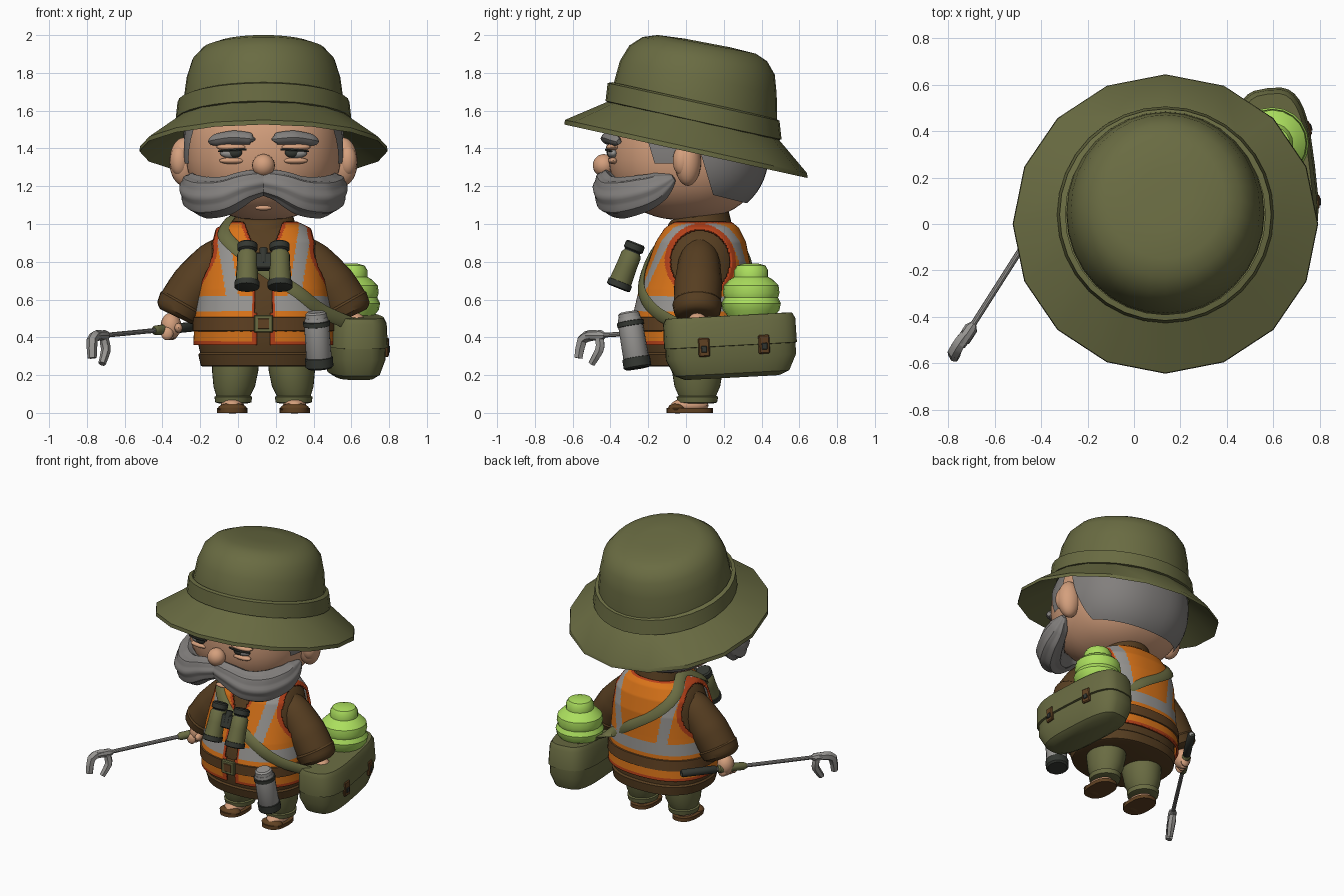
import bpy, bmesh, math
from mathutils import Vector, Matrix
from math import sin, cos, pi, radians, hypot

if "Cube" in bpy.data.objects:
    bpy.data.objects.remove(bpy.data.objects["Cube"])
C = 0.135  # body centre in x
parts = []


def colour(name, code):
    lin = [(int(code[i:i + 2], 16) / 255) ** 2.2 for i in (0, 2, 4)] + [1]
    m = bpy.data.materials.new(name)
    m.use_nodes = True
    m.diffuse_color = lin
    m.node_tree.nodes["Principled BSDF"].inputs["Base Color"].default_value = lin
    return m


OLIVE, BROWN, LEATHER = colour("olive", "696b44"), colour("wool brown", "574026"), colour("leather", "604327")
ORANGE, RED, SKIN = colour("orange", "d8731f"), colour("red trim", "b5431f"), colour("skin", "d39e7c")
GREY, SILVER = colour("hair grey", "817e7c"), colour("silver", "959390")
LIME, BLACK = colour("lime", "aade5e"), colour("black", "373a35")


def finish(name, bm, *mats):
    bmesh.ops.recalc_face_normals(bm, faces=bm.faces)
    me = bpy.data.meshes.new(name)
    bm.to_mesh(me)
    bm.free()
    for m in mats:
        me.materials.append(m)
    o = bpy.data.objects.new(name, me)
    bpy.context.collection.objects.link(o)
    parts.append(o)
    return o


def spow(v, p):
    return math.copysign(abs(v) ** p, v)


def ring(z, rx, ry, x=C, y=0, slope=0, n=32, p=1):
    out = []
    for i in range(n):
        a = 2 * pi * i / n - pi / 2
        py = y + ry * spow(sin(a), p)
        out.append(Vector((x + rx * spow(cos(a), p), py, z - slope * py)))
    return out


def loft(name, rings, mat, cap=True):
    bm = bmesh.new()
    vs = [[bm.verts.new(v) for v in r] for r in rings]
    n = len(vs[0])
    for a, b in zip(vs, vs[1:]):
        for i in range(n):
            bm.faces.new((a[i], a[(i + 1) % n], b[(i + 1) % n], b[i]))
    if cap:
        bm.faces.new(vs[0])
        bm.faces.new(vs[-1])
    return finish(name, bm, mat)


def sweep(name, pts, radii, mat, n=12, hint=lambda q: Vector((0.1, 1, 0.05)), flat=1, ridges=0, amp=0, sub=5):
    # tube along a smoothed path, optionally flattened or ridged
    P = [Vector(p) for p in pts]
    path = []
    for i in range(len(P) - 1):
        a, b, c, d = P[max(i - 1, 0)], P[i], P[i + 1], P[min(i + 2, len(P) - 1)]
        for k in range(sub + (i == len(P) - 2)):
            t = k / sub
            q = 0.5 * (2 * b + (c - a) * t + (2 * a - 5 * b + 4 * c - d) * t * t + (3 * b - a - 3 * c + d) * t ** 3)
            path.append((q, radii[i] + (radii[i + 1] - radii[i]) * t))
    rings = []
    for i, (q, r) in enumerate(path):
        t = (path[min(i + 1, len(path) - 1)][0] - path[max(i - 1, 0)][0]).normalized()
        side = t.cross(hint(q)).normalized()
        up = side.cross(t)
        rings.append([q + r * (1 + amp * cos(ridges * a)) * (cos(a) * side + flat * sin(a) * up)
                      for a in (2 * pi * k / n for k in range(n))])
    return loft(name, rings, mat)


def upright(q):
    return Vector((0, 0, 1))


def rod(name, p0, p1, profile, mat, n=16):
    # turned part along an axis; profile is (position, radius)
    p0, p1 = Vector(p0), Vector(p1)
    rot = (p1 - p0).to_track_quat('Z', 'Y')
    return loft(name, [[p0.lerp(p1, t) + rot @ Vector((r * cos(2 * pi * k / n), r * sin(2 * pi * k / n), 0))
                        for k in range(n)] for t, r in profile], mat)


def blob(name, centre, radii, mat, p=1, seg=24, cuts=()):
    # rounded ball; cuts are (point, normal) planes that trim it to a patch
    bm = bmesh.new()
    bmesh.ops.create_uvsphere(bm, u_segments=seg, v_segments=seg * 2 // 3, radius=1)
    for v in bm.verts:
        v.co = Vector([centre[i] + radii[i] * spow(v.co[i], p) for i in range(3)])
    for co, no in cuts:
        bmesh.ops.bisect_plane(bm, geom=bm.verts[:] + bm.edges[:] + bm.faces[:], plane_co=co, plane_no=no, clear_outer=True)
    return finish(name, bm, mat)


def box(name, centre, size, mat, matrix=Matrix(), bevel=0.006):
    bm = bmesh.new()
    bmesh.ops.create_cube(bm, size=1, matrix=Matrix.Translation(centre) @ Matrix.Diagonal((*size, 1)))
    bmesh.ops.bevel(bm, geom=bm.edges[:], offset=bevel, segments=1, affect='EDGES')
    bm.transform(matrix)
    return finish(name, bm, mat)


# Bucket hat, tipped down toward the back
K = 0.22
loft("hat_brim", [ring(z, r, r * .98, C, y, K, 16) for z, r, y in
                  [(1.55, .40, .04), (1.565, .45, .04), (1.41, .654, 0), (1.385, .657, 0), (1.52, .44, .04)]], OLIVE, False)
loft("hat_band", [ring(z, r, r, C, .04, K) for z, r in
                  [(1.55, .44), (1.558, .466), (1.655, .455), (1.665, .43)]], OLIVE, False)
loft("hat_crown", [ring(z, r * .98, r, C, y, s) for z, r, y, s in
                   [(1.60, .435, .045, K), (1.66, .433, .05, K), (1.79, .415, .065, .21), (1.885, .385, .085, .2),
                    (1.945, .33, .1, .195), (1.972, .26, .11, .19), (1.98, .12, .11, .19)]], OLIVE)

# Head, hair and face
blob("head", (C, 0, 1.4), (.415, .415, .38), SKIN, .87, 40)
blob("back_hair", (C, .01, 1.4), (.43, .43, .385), GREY, .87, 48,
     [((C, .07, 1.4), (0, -1, -.3)), ((C, .2, 1.14), (0, -.25, -1)), ((C, 0, 1.62), (0, 0, 1))])
blob("sideburns", (C, 0, 1.4), (.424, .423, .385), GREY, .87, 48,
     [((C, -.19, 1.4), (0, -1, -.3)), ((C, -.05, 0), (0, 1, 0)), ((C, 0, 1.32), (0, 0, -1)), ((C, 0, 1.62), (0, 0, 1))])
blob("nose", (C, -.435, 1.31), (.06, .058, .06), SKIN)
blob("lower_lip", (C, -.375, 1.085), (.045, .02, .014), SKIN)
for s, side in ((1, "left"), (-1, "right")):
    def at(x, y, z):
        return (C + s * x, y, z)
    blob(side + "_ear", at(.42, .01, 1.33), (.078, .07, .128), SKIN)
    blob(side + "_ear_bowl", at(.445, -.02, 1.335), (.05, .05, .08), SKIN)
    blob(side + "_eye", at(.165, -.385, 1.375), (.065, .028, .028), SILVER)
    blob(side + "_iris", at(.15, -.398, 1.378), (.038, .022, .027), BLACK)
    blob(side + "_upper_lid", at(.165, -.385, 1.407), (.085, .038, .02), SKIN)
    sweep(side + "_lash_line", [at(.09, -.42, 1.395), at(.165, -.422, 1.392), at(.24, -.395, 1.385)],
          [.006, .007, .005], BLACK, n=6, hint=upright)
    blob(side + "_eye_bag", at(.165, -.385, 1.335), (.07, .028, .018), SKIN)
    sweep(side + "_eyebrow", [at(.065, -.42, 1.45), at(.075, -.42, 1.452), at(.16, -.41, 1.458), at(.25, -.375, 1.445), at(.285, -.355, 1.435)],
          [.016, .03, .034, .03, .014], GREY, hint=upright, ridges=4, amp=.08)
    sweep(side + "_moustache", [at(-.02, -.415, 1.225), at(.09, -.425, 1.2), at(.2, -.395, 1.15), at(.295, -.33, 1.14),
                                at(.36, -.22, 1.165), at(.385, -.13, 1.205), at(.40, -.065, 1.245)],
          [.05, .065, .082, .087, .078, .058, .014], GREY, n=40, hint=upright, ridges=8, amp=.06, flat=1.2, sub=6)

# Torso surface shared by sweater, vest, belt and strap
BODY = [(.25, .32, .27, .05), (.36, .345, .29, .04), (.5, .34, .29, .03), (.65, .32, .27, .045), (.8, .3, .242, .07),
        (.9, .28, .215, .077), (.97, .225, .178, .08), (1.005, .15, .135, .08), (1.04, .125, .125, .07)]


def girth(z):
    z = min(max(z, BODY[0][0]), BODY[-1][0])
    for a, b in zip(BODY, BODY[1:]):
        if z <= b[0]:
            t = (z - a[0]) / (b[0] - a[0])
            return [a[i] + (b[i] - a[i]) * t for i in (1, 2, 3)]


def body_ring(z, off=0, n=48):
    rx, ry, y = girth(z)
    return ring(z, rx + off, ry + off, C, y, 0, n, .85)


def on_body(deg, z, off=.035):
    rx, ry, y = girth(z)
    a = radians(deg)
    return Vector((C + (rx + off) * spow(cos(a), .85), y + (ry + off) * spow(sin(a), .85), z))


loft("sweater_body", [body_ring(b[0]) for b in BODY], BROWN)
loft("sweater_hem", [body_ring(z, o) for z, o in [(.245, 0), (.25, .012), (.31, .012), (.32, 0)]], BROWN)
loft("collar", [ring(z, r, r, C, .065, -.25) for z, r in [(.93, .16), (.95, .175), (1.025, .158), (1.04, .14)]], BROWN)

# Safety vest: red edges, silver bands, orange cloth
vest = loft("safety_vest", [body_ring(.36 + .005 * i, .012, 200) for i in range(129)], ORANGE, False)
for m in (RED, SILVER):
    vest.data.materials.append(m)
bm = bmesh.new()
bm.from_mesh(vest.data)
cut = []
for f in bm.faces:
    c = f.calc_center_median()
    x, z = abs(c.x - C), c.z
    gap = .04 + max(0, z - .84) * .4 if c.y < .07 else 0
    hole = hypot((c.y - .075) / .155, (z - .8) / .165) if x > .12 else 9
    low = .125 + .15 * (z - .6)
    if x < gap or hole < 1:
        cut.append(f)
    elif x < gap + .018 * (gap > 0) or hole < 1.15 or z < .382 or z > .99:
        f.material_index = 1
    elif .535 < z < .615 or (z > .6 and low < x < low + .065):
        f.material_index = 2
bmesh.ops.delete(bm, geom=cut, context='FACES')
bm.to_mesh(vest.data)
bm.free()
mod = vest.modifiers.new("thickness", 'SOLIDIFY')
mod.thickness, mod.offset = .014, 1

loft("belt", [body_ring(z, o) for z, o in [(.43, .02), (.435, .034), (.505, .034), (.51, .02)]], LEATHER)
box("belt_buckle", (C, -.3, .472), (.1, .025, .095), OLIVE)
box("buckle_centre", (C, -.312, .472), (.06, .01, .055), LEATHER, bevel=.002)

# Arms, legs and sandals
for s, side in ((1, "left"), (-1, "right")):
    def at(x, y, z):
        return (C + s * x, y, z)
    sweep(side + "_sleeve", [at(.17, .075, .87), at(.26, .07, .8), at(.36, .065, .68), at(.435, .06, .57), at(.455, .06, .52)],
          [.08, .11, .128, .125, .09], BROWN, n=20)
    sweep(side + "_cuff", [at(.415, .06, .6), at(.43, .06, .575), at(.455, .06, .53), at(.465, .06, .51)],
          [.11, .132, .122, .09], BROWN, n=20, sub=2)
    blob(side + "_hand", at(.49, .06, .46), (.055, .06, .07), SKIN, seg=16)
    for k in range(4):
        blob(side + "_finger", at(.51 - .008 * k, .01 + .028 * k, .42), (.033, .018, .035), SKIN, seg=12)
    blob(side + "_thumb", at(.45, .01, .45), (.022, .035, .025), SKIN, seg=12)
    loft(side + "_trouser_leg", [ring(z, r, r * 1.1, C + s * x, .06) for z, r, x in
                                 [(.05, .075, .16), (.055, .095, .16), (.085, .1, .16), (.09, .09, .16),
                                  (.14, .11, .155), (.22, .122, .15), (.32, .125, .145)]], OLIVE)
    loft(side + "_sandal_sole", [ring(z, .08, .122, C + s * .165, .02, 0, 20, .8) for z in (0, .025)], LEATHER)
    blob(side + "_foot", at(.165, .02, .04), (.062, .1, .04), SKIN, seg=16)
    blob(side + "_sandal_toe", at(.165, -.045, .025), (.076, .05, .028), LEATHER, seg=16)

# Grabber tool in the right hand
tail, tip = Vector((-.2, .34, .46)), Vector((-.71, -.46, .41))
rod("grabber_pole", tail, tip, [(0, .013), (1, .013)], SILVER, 10)
rod("grabber_grip", tail, tip, [(0, .02), (.01, .026), (.25, .026), (.26, .02)], BLACK)
rod("grabber_sleeve", tail, tip, [(.27, .02), (.28, .028), (.46, .026), (.48, .016)], OLIVE)
rod("grabber_joint", tip - Vector((-.02, -.03, 0)), tip + Vector((-.04, -.06, 0)), [(0, .016), (.2, .028), (1, .026)], SILVER, 8)
sweep("grabber_upper_jaw", [tip, (-.745, -.505, .41), (-.772, -.55, .385), (-.772, -.57, .29)], [.024, .03, .03, .024],
      SILVER, 6, hint=lambda q: Vector((.8, -.5, 0)), sub=2)
sweep("grabber_lower_jaw", [tip, (-.705, -.455, .37), (-.7, -.46, .33), (-.72, -.5, .26)], [.022, .026, .026, .02],
      SILVER, 6, hint=lambda q: Vector((.8, -.5, 0)), sub=2)

# Shoulder bag with flap, clasps and strap
M = Matrix.Translation((.613, .235, .355)) @ Matrix.Rotation(radians(7), 4, 'Z') @ Matrix.Rotation(radians(3), 4, 'X')
bag = loft("bag", [ring(z, rx, ry, 0, 0, 0, 32, .62) for z, rx, ry in
                   [(-.168, .09, .25), (-.145, .125, .305), (-.06, .155, .345), (.1, .145, .345), (.15, .135, .335)]], OLIVE)
flap = loft("bag_flap", [ring(z, rx, ry, .004, 0, 0, 32, .62) for z, rx, ry in
                         [(.0, .145, .34), (.002, .162, .352), (.13, .154, .35), (.16, .138, .335)]], OLIVE)
bag.matrix_world = flap.matrix_world = M
for y in (-.16, .16):
    turn = M @ Matrix.Translation((.157, y, 0)) @ Matrix.Rotation(.9 * y, 4, 'Z')
    box("bag_clasp", (0, 0, 0), (.02, .06, .1), LEATHER, turn)
    box("bag_clasp_pin", (.01, 0, -.01), (.012, .03, .035), BLACK, turn, .003)
route = [(-35, .54), (-63, .64), (-90, .76), (-115, .88), (-140, .96)]
back = [(140, .95), (112, .84), (82, .7), (50, .58)]
strap = [(.6, -.05, .47)] + [on_body(*q) for q in route] + [(C - .17, .085, 1.035)] + [on_body(*q) for q in back] + [(.54, .46, .5)]
sweep("bag_strap", strap, [.036] * len(strap), OLIVE, n=8, hint=lambda q: q - Vector((C, .07, .6)), flat=.3)

# Lime jar in the bag
loft("lime_jar", [ring(z, r, r, .595, .345, 0, 20) for z, r in
                  [(.45, .11), (.52, .13), (.545, .15), (.58, .157), (.61, .142), (.635, .15), (.675, .145),
                   (.705, .115), (.72, .09), (.755, .09), (.78, .075), (.79, .04)]], LIME)

# Flask on the belt
top, base = (.412, -.305, .535), (.432, -.255, .235)
rod("flask_body", top, base, [(.1, .06), (.2, .066), (.85, .068), (.9, .06)], SILVER)
rod("flask_cap", top, base, [(0, .045), (.03, .056), (.15, .06), (.16, .05)], SILVER)
rod("flask_ring", top, base, [(.16, .06), (.17, .071), (.25, .071), (.26, .06)], BLACK)
rod("flask_base", top, base, [(.8, .06), (.81, .074), (.97, .074), (1, .062)], BLACK)

# Binoculars on the chest
for s, side in ((1, "left"), (-1, "right")):
    a, b = (C + s * .085, -.265, .9), (C + s * .088, -.36, .66)
    rod(side + "_barrel", a, b, [(.18, .04), (.26, .054), (.5, .055), (.9, .061)], OLIVE)
    rod(side + "_eyepiece", a, b, [(0, .044), (.03, .053), (.15, .053), (.18, .043), (.24, .046)], BLACK)
    rod(side + "_lens_hood", a, b, [(.85, .05), (.86, .066), (.98, .066), (1, .052)], BLACK)
tilt = Matrix.Translation((C, -.305, .8)) @ Matrix.Rotation(radians(-20), 4, 'X')
box("binocular_bridge", (0, 0, 0), (.12, .045, .09), BLACK, tilt)
rod("focus_wheel", (C, -.285, .87), (C, -.315, .79), [(0, .022), (1, .022)], BLACK)

# Smooth shading with crisp creases
bpy.ops.object.select_all(action='DESELECT')
for o in parts:
    o.select_set(True)
bpy.context.view_layer.objects.active = parts[0]
bpy.ops.object.shade_smooth_by_angle(angle=radians(35))
